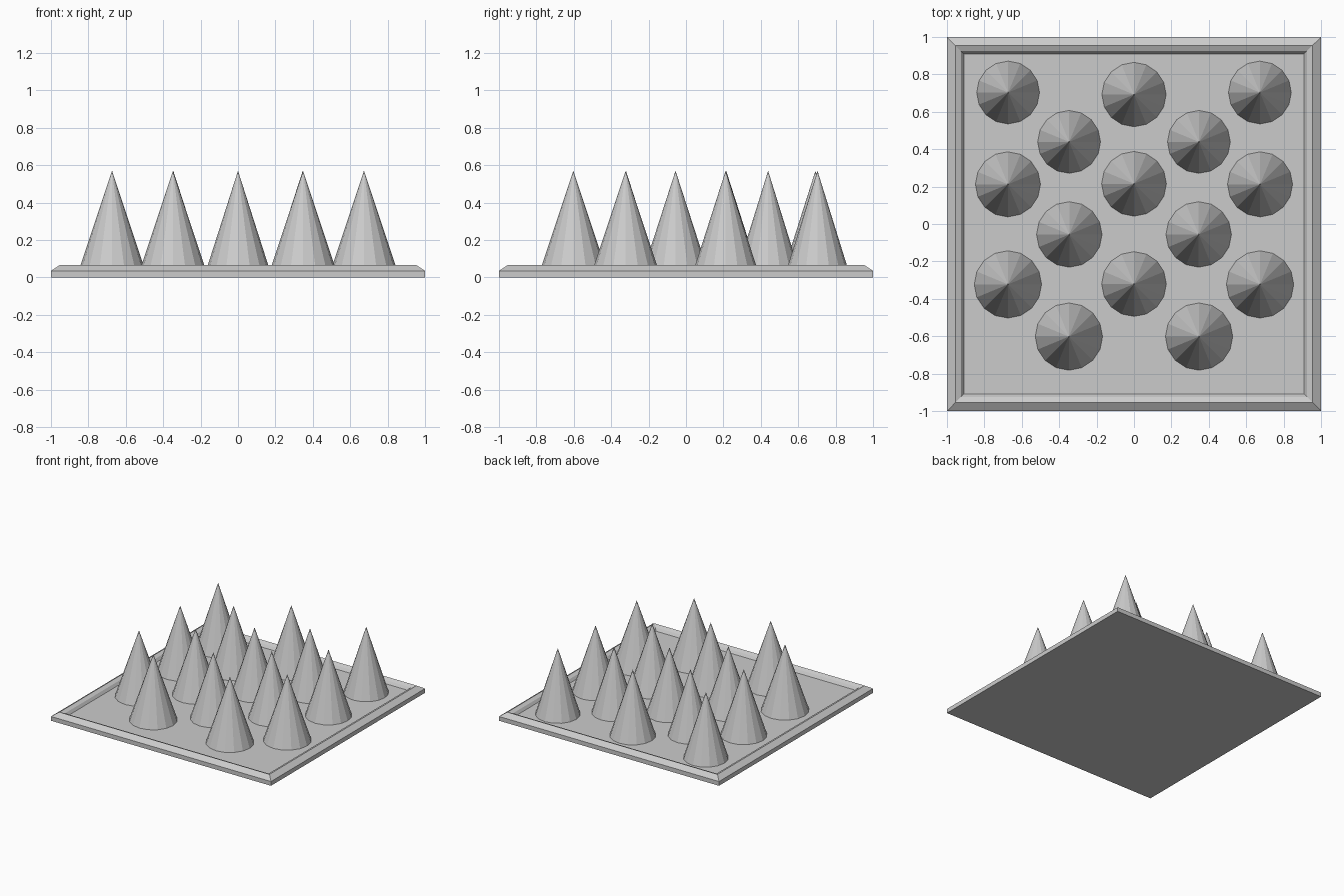
import bpy, bmesh

if "Cube" in bpy.data.objects:
    bpy.data.objects.remove(bpy.data.objects["Cube"])

# Square tray: concentric square rings (half width, height), capped at both ends
rings = [(1.0, 0.0), (1.0, 0.035), (0.955, 0.065), (0.925, 0.052), (0.91, 0.03)]
bm = bmesh.new()
loops = [[bm.verts.new((sx * h, sy * h, z))
          for sx, sy in ((-1, -1), (1, -1), (1, 1), (-1, 1))] for h, z in rings]
bm.faces.new(loops[0][::-1])
for a, b in zip(loops, loops[1:]):
    for i in range(4):
        j = (i + 1) % 4
        bm.faces.new((a[i], a[j], b[j], b[i]))
bm.faces.new(loops[-1])
mesh = bpy.data.meshes.new("spike_tray")
bm.to_mesh(mesh)
bm.free()
bpy.context.collection.objects.link(bpy.data.objects.new("spike_tray", mesh))


# Sixteen-sided pointed spikes standing on the tray floor
def spike(x, y, r):
    bottom, tip = 0.03, 0.57
    bpy.ops.mesh.primitive_cone_add(vertices=16, radius1=r, radius2=0, depth=tip - bottom,
                                    location=(x, y, (bottom + tip) / 2))
    bpy.context.object.name = "spike"


# Staggered rows: (side offset, y, radius)
for x, y, r in [(0.673, 0.703, 0.168), (0.347, 0.439, 0.168), (0.674, 0.212, 0.174),
                (0.346, -0.056, 0.175), (0.674, -0.323, 0.18), (0.348, -0.602, 0.18)]:
    for side in (-1, 1):
        spike(side * x, y, r)

# Centre column
for y, r in [(0.692, 0.172), (0.215, 0.173), (-0.321, 0.173)]:
    spike(0, y, r)
